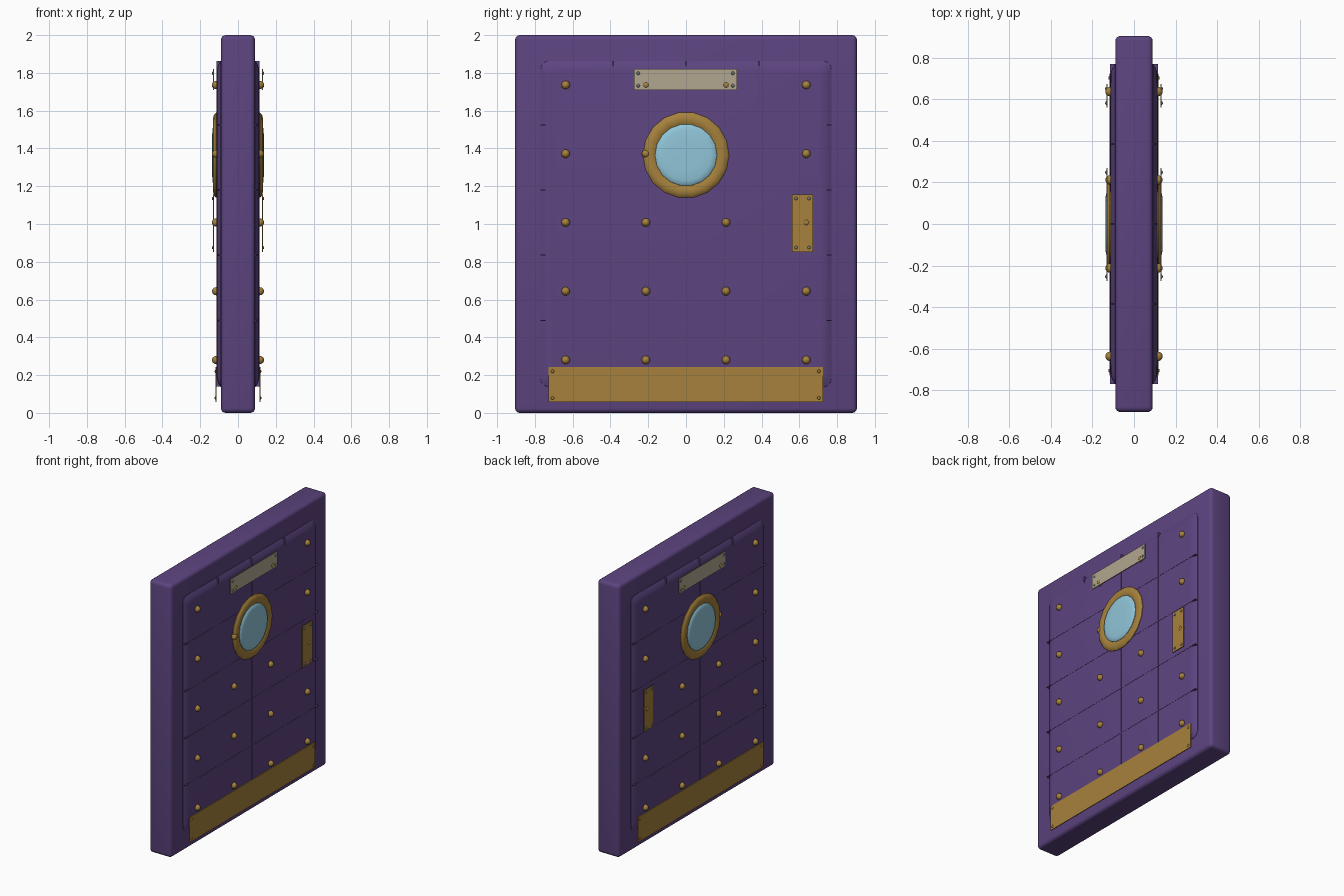
import bpy, bmesh
from math import sin, cos, pi

if "Cube" in bpy.data.objects:
    bpy.data.objects.remove(bpy.data.objects["Cube"], do_unlink=True)


def material(name, rgb):
    m = bpy.data.materials.new(name)
    m.use_nodes = True
    m.diffuse_color = (*rgb, 1)
    m.node_tree.nodes["Principled BSDF"].inputs["Base Color"].default_value = (*rgb, 1)
    return m


purple = material("purple paint", (0.108, 0.058, 0.215))
brass = material("brass", (0.38, 0.22, 0.045))
pale = material("pale metal", (0.44, 0.39, 0.28))
glass = material("pale blue glass", (0.28, 0.56, 0.69))
steel = material("grey steel", (0.2, 0.22, 0.2))


def finish(name, bm, mat, angle=40):
    bmesh.ops.recalc_face_normals(bm, faces=bm.faces)
    mesh = bpy.data.meshes.new(name)
    bm.to_mesh(mesh)
    bm.free()
    ob = bpy.data.objects.new(name, mesh)
    bpy.context.collection.objects.link(ob)
    mesh.materials.append(mat)
    bpy.ops.object.select_all(action='DESELECT')
    ob.select_set(True)
    bpy.context.view_layer.objects.active = ob
    bpy.ops.object.shade_smooth_by_angle(angle=angle * pi / 180)
    return ob


def add_box(bm, lo, hi):
    verts = bmesh.ops.create_cube(bm, size=1)["verts"]
    for v in verts:
        for i in range(3):
            v.co[i] = lo[i] if v.co[i] < 0 else hi[i]


def bridge(bm, loops):
    rings = [[bm.verts.new(p) for p in loop] for loop in loops]
    n = len(rings[0])
    for a, b in zip(rings, rings[1:]):
        for i in range(n):
            bm.faces.new((a[i], a[(i + 1) % n], b[(i + 1) % n], b[i]))
    return rings


def rounded_rect(x, hy, z0, z1, r, seg=5):
    zc, hz = (z0 + z1) / 2, (z1 - z0) / 2
    points = []
    for k, (sy, sz) in enumerate(((1, 1), (-1, 1), (-1, -1), (1, -1))):
        for j in range(seg + 1):
            a = (k + j / seg) * pi / 2
            points.append((x, sy * (hy - r) + r * cos(a), zc + sz * (hz - r) + r * sin(a)))
    return points


def circle(x, r, zc, n):
    return [(x, r * cos(2 * pi * i / n), zc + r * sin(2 * pi * i / n)) for i in range(n)]


def add_rivet(bm, s, x, y, z, r, h):
    # domed head standing on the face
    rings = bridge(bm, [[(s * (x + h * sin(t)), y + r * cos(t) * cos(a), z + r * cos(t) * sin(a))
                         for a in (2 * pi * i / 10 for i in range(10))]
                        for t in (-0.5, 0, 0.45, 0.9, 1.3)])
    bm.faces.new(rings[-1])


# Door slab with rounded edges
bm = bmesh.new()
add_box(bm, (-0.09, -0.905, 0), (0.09, 0.905, 2))
bmesh.ops.bevel(bm, geom=bm.edges[:], offset=0.025, segments=4, profile=0.5, affect='EDGES')
finish("door_slab", bm, purple)

WIN_Z = 1.365
ROWS = [0.28 + 0.364 * i for i in range(5)]
COLUMNS = (-0.637, -0.212, 0.212, 0.637)

for s, side in ((1, "left"), (-1, "right")):
    # Raised panel with sloping rim
    bm = bmesh.new()
    loops = [rounded_rect(s * x, 0.772 - d, 0.135 + d, 1.865 - d, 0.045)
             for x, d in ((0.08, 0), (0.092, 0.002), (0.102, 0.018), (0.11, 0.038), (0.113, 0.056))]
    rings = bridge(bm, loops)
    bm.faces.new(rings[-1])
    finish(side + "_panel", bm, purple)

    # Thin panel seams
    bm = bmesh.new()
    xs = sorted((s * 0.09, s * 0.1145))
    for y in (-0.385, 0, 0.385):
        add_box(bm, (xs[0], y - 0.003, 0.14), (xs[1], y + 0.003, 1.862))
    for i in range(4):
        z = 0.49 + 0.345 * i
        add_box(bm, (xs[0], -0.77, z - 0.003), (xs[1], 0.77, z + 0.003))
    finish(side + "_panel_seams", bm, purple)

    # Rivet grid
    bm = bmesh.new()
    for z in ROWS:
        for y in COLUMNS:
            if not (y == COLUMNS[2] and abs(z - WIN_Z) < 0.05):
                add_rivet(bm, s, 0.114, y, z, 0.023, 0.024)
    finish(side + "_rivets", bm, brass)

    # Round window frame
    bm = bmesh.new()
    bridge(bm, [circle(s * x, r, WIN_Z, 18) for r, x in
                ((0.228, 0.1), (0.228, 0.117), (0.218, 0.127), (0.198, 0.132),
                 (0.176, 0.13), (0.158, 0.12), (0.156, 0.1))])
    finish(side + "_window_frame", bm, brass)

    # Domed window glass
    bm = bmesh.new()
    rings = bridge(bm, [circle(s * x, r, WIN_Z, 18) for r, x in
                        ((0.168, 0.105), (0.164, 0.125), (0.155, 0.132),
                         (0.135, 0.136), (0.08, 0.137))])
    bm.faces.new(rings[-1])
    finish(side + "_window_glass", bm, glass)

    # Thin plates, each with a screw at every corner
    for name, mat, x, y0, y1, z0, z1 in (
            ("kick_plate", brass, 0.113, -0.728, 0.725, 0.057, 0.242),
            ("lock_plate", brass, 0.128, 0.56, 0.673, 0.853, 1.157),
            ("name_plate", pale, 0.128, -0.275, 0.27, 1.71, 1.82)):
        bm = bmesh.new()
        px = sorted((s * x, s * (x + 0.005)))
        add_box(bm, (px[0], y0, z0), (px[1], y1, z1))
        finish(side + "_" + name, bm, mat)
        bm = bmesh.new()
        for y in (y0 + 0.022, y1 - 0.022):
            for z in (z0 + 0.022, z1 - 0.022):
                add_rivet(bm, s, x + 0.005, y, z, 0.009, 0.006)
        finish(side + "_" + name + "_screws", bm, brass if name == "kick_plate" else steel)
